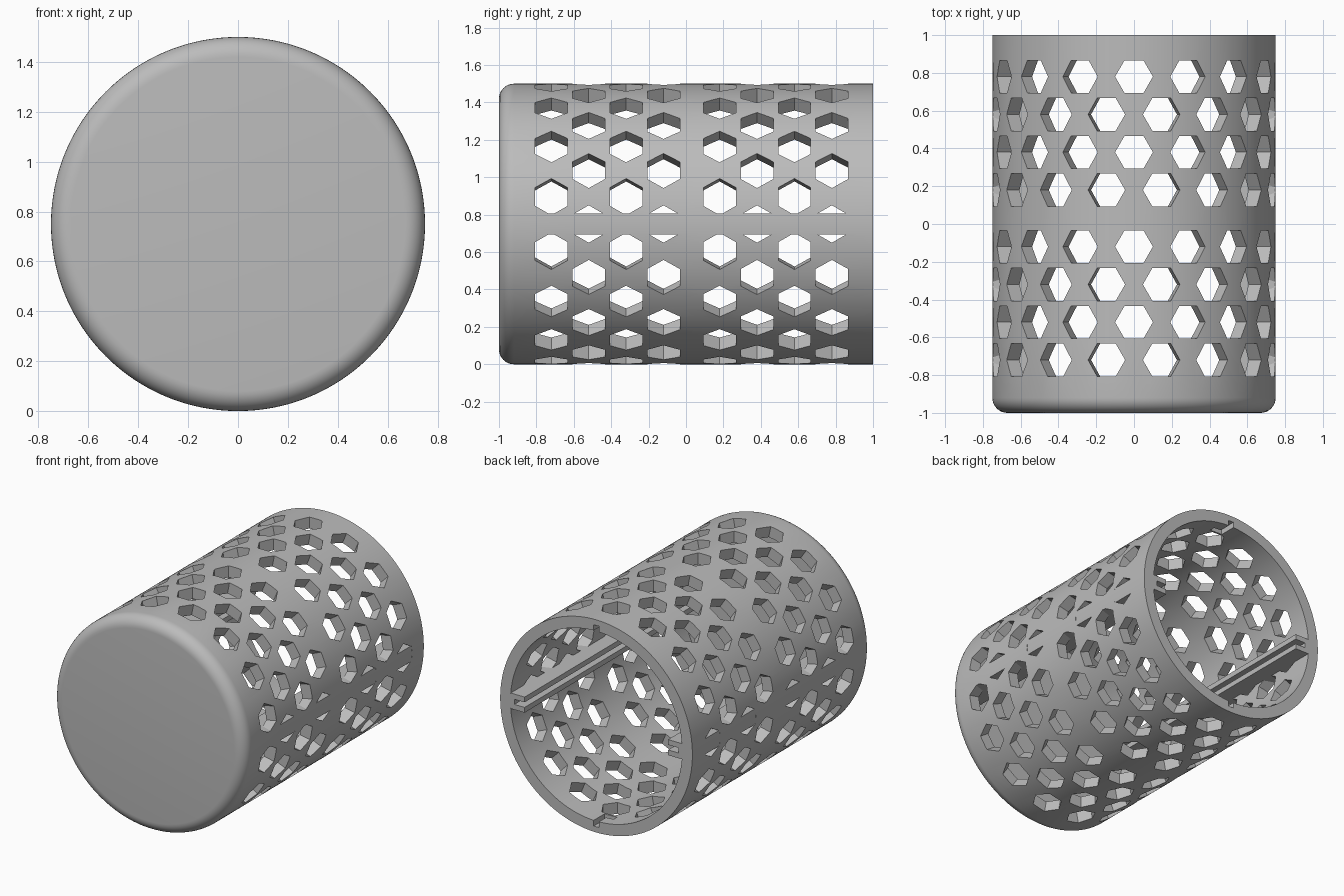
import bpy, bmesh, math
from mathutils import Matrix, Vector

if "Cube" in bpy.data.objects:
    bpy.data.objects.remove(bpy.data.objects["Cube"])

R, WALL, HALF, FILLET = 0.75, 0.08, 1.0, 0.08
SEGMENTS = 192
CENTRE = Matrix.Translation((0, 0, R))

grey = bpy.data.materials.new("plain grey")
grey.use_nodes = True
grey.diffuse_color = (0.5, 0.5, 0.5, 1)
grey.node_tree.nodes["Principled BSDF"].inputs["Base Color"].default_value = (0.5, 0.5, 0.5, 1)


def make_object(name, bm):
    bmesh.ops.recalc_face_normals(bm, faces=bm.faces)
    mesh = bpy.data.meshes.new(name)
    bm.to_mesh(mesh)
    bm.free()
    mesh.materials.append(grey)
    obj = bpy.data.objects.new(name, mesh)
    bpy.context.collection.objects.link(obj)
    return obj


def add_box(bm, size, matrix):
    bmesh.ops.create_cube(bm, size=1, matrix=matrix @ Matrix.Diagonal((*size, 1)))


def around(angle):
    """Frame turned about the cylinder axis; its local z points outward."""
    return CENTRE @ Matrix.Rotation(angle, 4, 'Y')


def combine(target, tool, operation):
    """Apply a boolean and discard the tool object."""
    mod = target.modifiers.new(operation.title(), 'BOOLEAN')
    mod.operation = operation
    mod.solver = 'EXACT'
    mod.object = tool
    bpy.ops.object.select_all(action='DESELECT')
    bpy.context.view_layer.objects.active = target
    target.select_set(True)
    bpy.ops.object.modifier_apply(modifier=mod.name)
    bpy.data.objects.remove(tool)


# Cup: closed rounded front, open back, turned about the y axis
profile = [(0, -HALF)]
for i in range(9):
    a = math.pi / 2 * i / 8
    profile.append((R - FILLET + FILLET * math.sin(a), -HALF + FILLET - FILLET * math.cos(a)))
profile += [(R, HALF), (R - WALL, HALF), (R - WALL, -HALF + WALL), (0, -HALF + WALL)]
bm = bmesh.new()
verts = [bm.verts.new(CENTRE @ Vector((r, y, 0))) for r, y in profile]
edges = [bm.edges.new(pair) for pair in zip(verts, verts[1:])]
bmesh.ops.spin(bm, geom=verts + edges, cent=(0, 0, R), axis=(0, 1, 0),
               angle=math.tau, steps=SEGMENTS, use_merge=True)
bmesh.ops.remove_doubles(bm, verts=bm.verts, dist=1e-5)
shell = make_object("perforated_shell", bm)

# Hexagonal holes: two bands of four staggered rings
bm = bmesh.new()
for band in (0.18, -0.72):
    for row in range(4):
        y = band + 0.2 * row
        shift = 0 if row % 2 else 0.5
        for k in range(16):
            place = around(math.tau * (k + shift) / 16) @ Matrix.Translation((0, y, R - WALL / 2))
            place = place @ Matrix.Rotation(math.pi / 6, 4, 'Z')
            bmesh.ops.create_cone(bm, cap_ends=True, segments=6, radius1=0.1, radius2=0.1,
                                  depth=0.2, matrix=place)
# Point every hexagon along the axis
holes = make_object("hole_cutters", bm)
combine(shell, holes, 'DIFFERENCE')

# Grooved side rails that also fill the holes behind them
H, G, INNER, BOTTOM = 0.055, 0.018, 0.56, 0.64
outer = R - 0.0004
bm = bmesh.new()
for side in (1, -1):
    arc = [(math.sqrt(outer ** 2 - z * z), z) for z in (H * i / 6 for i in range(-6, 7))]
    section = arc + [(INNER, H), (INNER, G), (BOTTOM, G), (BOTTOM, -G), (INNER, -G), (INNER, -H)]
    ring = [bm.verts.new((side * x, -HALF + WALL / 2 + 0.05, R + z)) for x, z in section]
    face = bm.faces.new(ring)
    out = bmesh.ops.extrude_face_region(bm, geom=[face])
    moved = [v for v in out["geom"] if isinstance(v, bmesh.types.BMVert)]
    for v in moved:
        v.co.y = HALF - 0.0005
rails = make_object("side_rails", bm)
combine(shell, rails, 'UNION')

# Small twist-lock notches inside the rim, top and bottom
for angle in (0, math.pi):
    bm = bmesh.new()
    add_box(bm, (0.04, 0.14, 0.08), around(angle) @ Matrix.Translation((0, HALF - 0.05, R - WALL)))
    notch = make_object("notch_cutter", bm)
    combine(shell, notch, 'DIFFERENCE')
    bm = bmesh.new()
    add_box(bm, (0.1, 0.04, 0.08), around(angle) @ Matrix.Translation((0.03, HALF - 0.1, R - WALL)))
    notch = make_object("notch_cutter", bm)
    combine(shell, notch, 'DIFFERENCE')

bpy.ops.object.select_all(action='DESELECT')
shell.select_set(True)
bpy.context.view_layer.objects.active = shell
bpy.ops.object.shade_smooth_by_angle(angle=math.radians(25))
